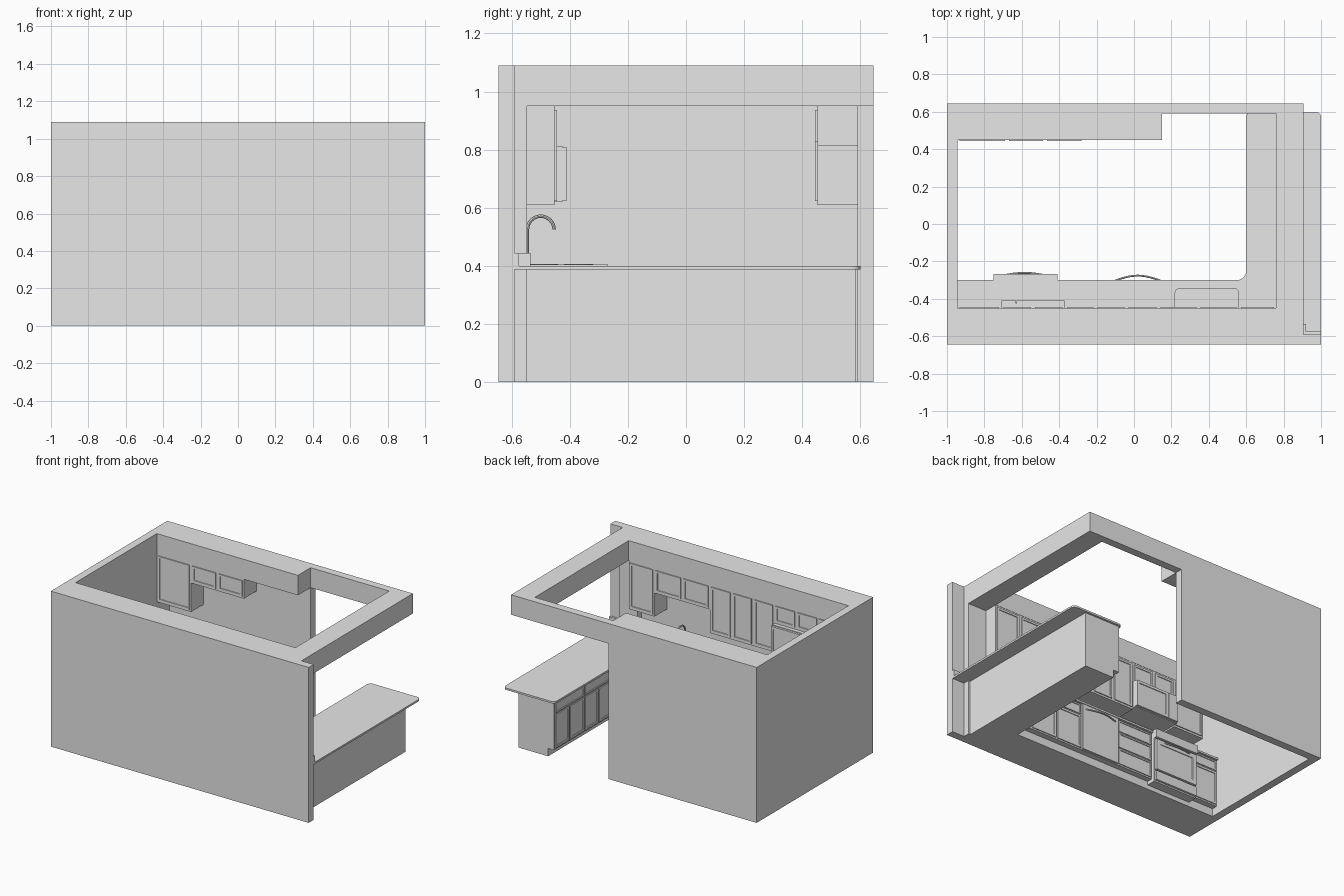
import bpy, bmesh, math
from mathutils import Vector

cube = bpy.data.objects.get("Cube")
if cube:
    bpy.data.objects.remove(cube, do_unlink=True)

grey = bpy.data.materials.new("plain grey")
grey.use_nodes = True
grey.diffuse_color = (0.8, 0.8, 0.8, 1)
grey.node_tree.nodes["Principled BSDF"].inputs["Base Color"].default_value = (0.8, 0.8, 0.8, 1)


def finish(name, bm):
    bmesh.ops.recalc_face_normals(bm, faces=bm.faces)
    mesh = bpy.data.meshes.new(name)
    bm.to_mesh(mesh)
    bm.free()
    mesh.materials.append(grey)
    ob = bpy.data.objects.new(name, mesh)
    bpy.context.collection.objects.link(ob)
    return ob


def prism(name, pts, z0, z1, rounds=None):
    """Extruded plan outline; rounds maps corner index to radius."""
    bm = bmesh.new()
    base = [bm.verts.new((x, y, z0)) for x, y in pts]
    face = bm.faces.new(base)
    bmesh.ops.extrude_face_region(bm, geom=[face], use_keep_orig=True)
    bm.verts.ensure_lookup_table()
    for v in bm.verts[len(pts):]:
        v.co.z = z1
    bmesh.ops.recalc_face_normals(bm, faces=bm.faces)
    for i, radius in (rounds or {}).items():
        corner = Vector(pts[i])
        edges = [e for e in bm.edges if all((v.co.xy - corner).length < 1e-4 for v in e.verts)]
        bmesh.ops.bevel(bm, geom=edges, offset=radius, segments=6, profile=0.5, affect='EDGES')
    return finish(name, bm)


def box(name, x0, x1, y0, y1, z0, z1):
    return prism(name, [(x0, y0), (x1, y0), (x1, y1), (x0, y1)], z0, z1)


def panel(name, a0, a1, z0, z1, at, facing, rim=0.02, thick=0.007):
    """Framed door or drawer front standing on the plane 'at'."""
    a0, a1, z0, z1 = a0 + 0.006, a1 - 0.006, z0 + 0.005, z1 - 0.005
    out = at + thick * sum(facing)
    lo, hi = min(at, out), max(at, out)
    ob = box(name, lo, hi, a0, a1, z0, z1) if facing[0] else box(name, a0, a1, lo, hi, z0, z1)
    bm = bmesh.new()
    bm.from_mesh(ob.data)
    n = Vector((facing[0], facing[1], 0))
    front = [f for f in bm.faces if f.normal.dot(n) > 0.9]
    bmesh.ops.inset_region(bm, faces=front, thickness=rim, depth=0)
    bmesh.ops.inset_region(bm, faces=front, thickness=0.002, depth=-0.004)
    bm.to_mesh(ob.data)
    bm.free()
    return ob


def tube(name, pts, radius):
    curve = bpy.data.curves.new(name, 'CURVE')
    curve.dimensions = '3D'
    curve.bevel_depth = radius
    curve.bevel_resolution = 2
    curve.use_fill_caps = True
    line = curve.splines.new('POLY')
    line.points.add(len(pts) - 1)
    for p, co in zip(line.points, pts):
        p.co = (*co, 1)
    curve.materials.append(grey)
    ob = bpy.data.objects.new(name, curve)
    bpy.context.collection.objects.link(ob)
    bpy.ops.object.select_all(action='DESELECT')
    bpy.context.view_layer.objects.active = ob
    ob.select_set(True)
    bpy.ops.object.convert(target='MESH')
    bpy.ops.object.shade_smooth_by_angle()


def bow_handle(name, x0, x1, y, reach, z):
    steps = 12
    tube(name, [(x0 + (x1 - x0) * i / steps, y + reach * math.sin(math.pi * i / steps), z)
                for i in range(steps + 1)], 0.005)


TO_BACK, TO_FRONT, TO_INSIDE = (0, 1), (0, -1), (-1, 0)
TOP, SOFFIT, HANG, SHORT = 1.09, 0.95, 0.61, 0.775

# Walls, pier and overhead beams
prism("room_walls", [(-1, -.645), (1, -.645), (1, -.59), (-.945, -.59),
                     (-.945, .59), (.15, .59), (.15, .645), (-1, .645)], 0, TOP)
box("wall_pier", .76, .905, -.59, -.548, 0, SOFFIT)
box("front_soffit", -.945, .76, -.59, -.45, SOFFIT, TOP)
box("back_soffit", -.945, .15, .45, .59, SOFFIT, TOP)
box("side_beam", .76, .905, -.59, .645, SOFFIT, TOP)
box("back_beam", .15, .76, .59, .645, SOFFIT, TOP)

# Base cabinets with recessed plinths
box("front_base_carcass", -.945, .89, -.59, -.315, .055, .388)
box("front_plinth", -.945, .66, -.59, -.355, 0, .055)
box("peninsula_carcass", .615, .89, -.315, .585, .055, .388)
box("peninsula_plinth", .66, .89, -.59, .585, 0, .055)

# L-shaped worktop
prism("worktop", [(-.945, -.59), (1, -.59), (1, .6), (.6, .6), (.6, -.3), (-.945, -.3)],
      .387, .4, {2: .03, 3: .03, 4: .05})

# Sink basin cut through worktop and carcass
cutter = prism("sink_cutter", [(.22, -.525), (.56, -.525), (.56, -.345), (.22, -.345)],
               .28, .5, {i: .025 for i in range(4)})
for name in ("worktop", "front_base_carcass"):
    ob = bpy.data.objects[name]
    cut = ob.modifiers.new("sink", 'BOOLEAN')
    cut.operation = 'DIFFERENCE'
    cut.solver = 'EXACT'
    cut.object = cutter
    bpy.context.view_layer.objects.active = ob
    bpy.ops.object.modifier_apply(modifier=cut.name)
bpy.data.objects.remove(cutter, do_unlink=True)

# Tap
arc = [(.39, -.5 - .046 * math.cos(t), .525 + .046 * math.sin(t))
       for t in (math.pi * i / 12 for i in range(13))]
tube("tap", [(.39, -.546, .4)] + arc, .006)

# Upstand around the worktop
box("upstand_wall", -.945, .745, -.59, -.575, .4, .445)
box("upstand_pier", .745, .92, -.59, -.535, .4, .445)
box("upstand_end", .92, 1, -.59, -.575, .4, .445)


def drawer_over_doors(name, a0, a1, at, facing, doors):
    panel(name + "_drawer", a0, a1, .305, .385, at, facing, .014)
    w = (a1 - a0) / doors
    for i in range(doors):
        panel(f"{name}_door_{i + 1}", a0 + i * w, a0 + (i + 1) * w, .06, .305, at, facing)


# Base cabinet fronts
drawer_over_doors("corner_base", -.945, -.75, -.315, TO_BACK, 1)
drawer_over_doors("sink_base", .17, .58, -.315, TO_BACK, 2)
for i, (z0, z1) in enumerate(((.06, .18), (.18, .295), (.295, .385))):
    panel(f"drawer_stack_{i + 1}", -.41, -.13, z0, z1, -.315, TO_BACK, .014)
for i, (a0, a1) in enumerate(((.25, .58), (-.06, .25), (-.29, -.06))):
    drawer_over_doors(f"peninsula_{i + 1}", a0, a1, .615, TO_INSIDE, 2 if i < 2 else 1)

# Dishwasher
box("dishwasher_door", -.125, .165, -.315, -.302, .06, .385)
bow_handle("dishwasher_handle", -.1, .14, -.302, .026, .355)

# Range with hob rings and oven door
box("range_body", -.75, -.41, -.575, -.29, .03, .404)
box("range_control_panel", -.75, -.41, -.29, -.268, .345, .404)
panel("oven_door", -.75, -.41, .11, .34, -.29, TO_BACK, .045, .018)
box("range_drawer", -.745, -.415, -.29, -.275, .04, .105)
bow_handle("oven_handle", -.69, -.48, -.273, .012, .325)
for i in range(4):
    cx, cy = -.66 + .16 * (i % 2), -.49 + .12 * (i // 2)
    ring = [(cx + .05 * math.cos(k * math.pi / 8), cy + .05 * math.sin(k * math.pi / 8)) for k in range(16)]
    prism(f"hob_ring_{i + 1}", ring, .404, .407)


def wall_unit(name, x0, x1, z0, wall, facing, doors):
    face = wall + facing[1] * .138
    box(name, x0, x1, min(wall, face), max(wall, face), z0, SOFFIT)
    w = (x1 - x0) / doors
    for i in range(doors):
        panel(f"{name}_door_{i + 1}", x0 + i * w + .005, x0 + (i + 1) * w - .005, z0 + .008,
              SOFFIT - .008, face, facing)


# Wall cabinets on the front wall
for name, x0, x1, z0, doors in (
        ("wall_unit_end", .56, .76, HANG, 1), ("wall_unit_over_sink", .13, .56, SHORT, 2),
        ("wall_unit_single", -.04, .13, HANG, 1), ("wall_unit_double", -.37, -.04, HANG, 2),
        ("wall_unit_over_microwave", -.71, -.37, .813, 2), ("wall_unit_corner", -.945, -.71, HANG, 1)):
    wall_unit(name, x0, x1, z0, -.59, TO_BACK, doors)

# Wall cabinets on the back wall
wall_unit("back_unit_tall", -.945, -.68, HANG, .59, TO_FRONT, 1)
wall_unit("back_unit_short", -.68, -.27, .813, .59, TO_FRONT, 2)

# Microwave
box("microwave_body", -.71, -.37, -.59, -.425, .62, .813)
panel("microwave_door", -.633, -.365, .62, .813, -.425, TO_BACK, .025, .015)
box("microwave_controls", -.708, -.632, -.425, -.41, .625, .808)
